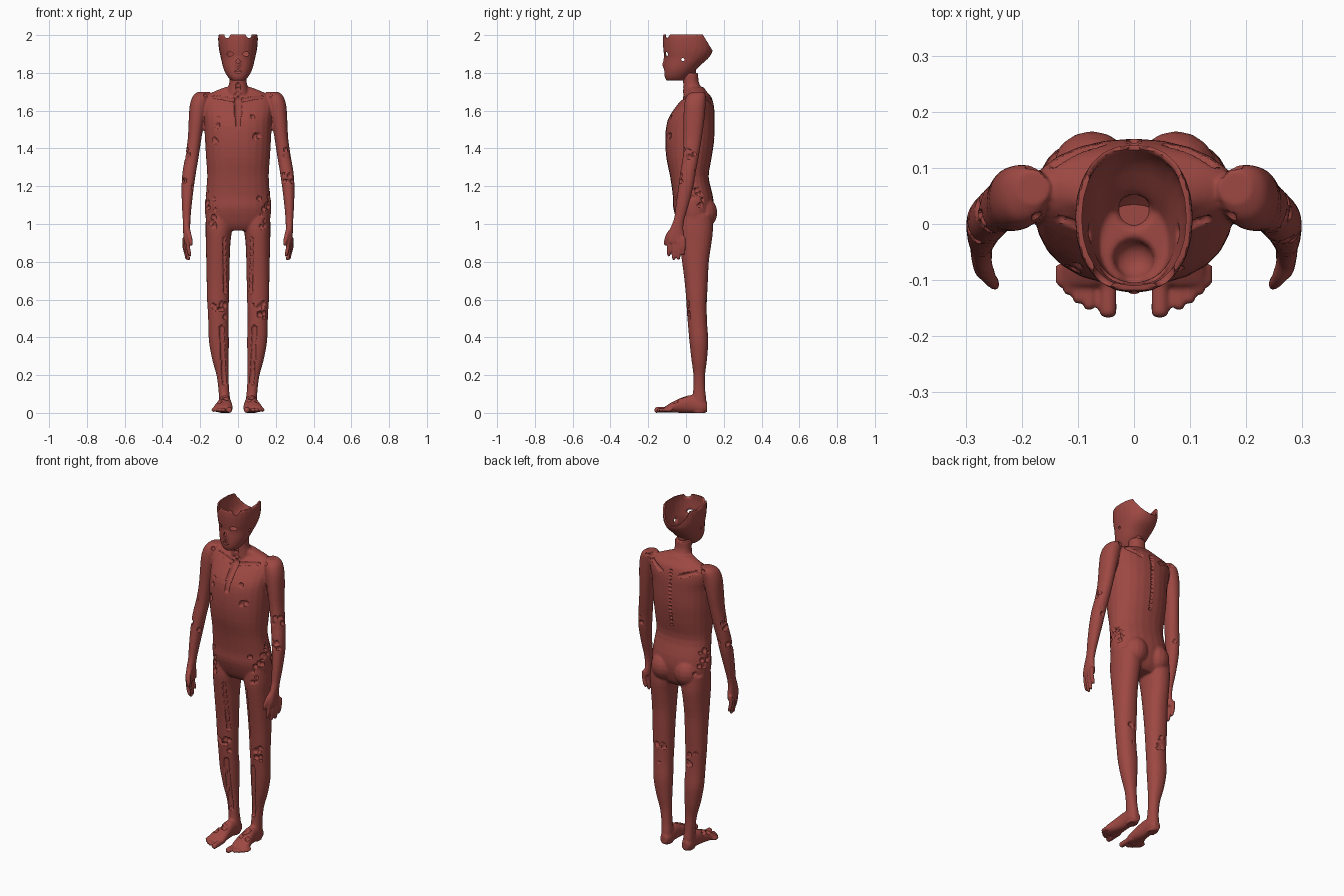
import bpy, bmesh, math, random
from mathutils import Vector, Matrix
from mathutils.kdtree import KDTree
from mathutils.bvhtree import BVHTree

random.seed(4)
mat = bpy.data.materials.new("muscle_red")
mat.diffuse_color = (.34, .065, .055, 1)


def spline(rows, steps=3):
    """Catmull-Rom subdivision of section rows."""
    out = []
    for i in range(len(rows) - 1):
        p0, p1, p2, p3 = (rows[max(0, min(len(rows) - 1, i + k))] for k in (-1, 0, 1, 2))
        for s in range(steps):
            t = s / steps
            out.append([0.5 * (2 * b + (c - a) * t + (2 * a - 5 * b + 4 * c - d) * t * t
                        + (3 * b - a - 3 * c + d) * t ** 3) for a, b, c, d in zip(p0, p1, p2, p3)])
    return out + [list(rows[-1])]


def loft(bm, rows, side=1, axis='z', n=24, power=2.2):
    """Closed loft; each row = position, centre a, centre b, radius a, radius b."""
    rings = []
    for t, a, b, ra, rb in spline(rows):
        ring = []
        for k in range(n):
            c, s = math.cos(2 * math.pi * k / n), math.sin(2 * math.pi * k / n)
            u = a + ra * math.copysign(abs(c) ** (2 / power), c)
            v = b + rb * math.copysign(abs(s) ** (2 / power), s)
            ring.append(bm.verts.new((side * u, v, t) if axis == 'z' else (side * u, t, v)))
        rings.append(ring)
    for r, q in zip(rings, rings[1:]):
        for k in range(n):
            bm.faces.new((r[k], r[(k + 1) % n], q[(k + 1) % n], q[k]))
    bm.faces.new(rings[0])
    bm.faces.new(rings[-1])


def ball(bm, c, r):
    bmesh.ops.create_uvsphere(bm, u_segments=16, v_segments=10, radius=1,
                              matrix=Matrix.Translation(c) @ Matrix.Diagonal((*r, 1)))


def activate(ob):
    bpy.ops.object.select_all(action='DESELECT')
    bpy.context.view_layer.objects.active = ob
    ob.select_set(True)


def fuse(name, bm, voxel, smooth):
    """Fuse overlapping parts into one smooth skin."""
    bmesh.ops.recalc_face_normals(bm, faces=bm.faces)
    me = bpy.data.meshes.new(name)
    bm.to_mesh(me)
    bm.free()
    ob = bpy.data.objects.new(name, me)
    bpy.context.collection.objects.link(ob)
    m = ob.modifiers.new("fuse", 'REMESH')
    m.mode, m.voxel_size = 'VOXEL', voxel
    m = ob.modifiers.new("soften", 'SMOOTH')
    m.factor, m.iterations = 0.5, smooth
    activate(ob)
    for m in list(ob.modifiers):
        bpy.ops.object.modifier_apply(modifier=m.name)
    return ob


def shade(ob):
    ob.data.materials.clear()
    ob.data.materials.append(mat)
    activate(ob)
    bpy.ops.object.shade_smooth_by_angle(angle=math.radians(40))


bm = bmesh.new()
# torso and neck
loft(bm, [(.965, 0, .045, .12, .06), (1.0, 0, .045, .163, .085), (1.08, 0, .04, .176, .107),
          (1.15, 0, .036, .172, .106), (1.25, 0, .018, .163, .102), (1.35, 0, .016, .169, .12),
          (1.45, 0, .02, .175, .13), (1.55, 0, .027, .178, .125), (1.62, 0, .047, .185, .102),
          (1.67, 0, .06, .175, .075), (1.70, 0, .06, .13, .05), (1.725, 0, .05, .065, .043)])
loft(bm, [(1.62, 0, .035, .06, .06), (1.70, 0, .035, .055, .052), (1.75, 0, .026, .046, .042),
          (1.78, 0, .023, .046, .042), (1.80, 0, .022, .046, .042)])
for s in (1, -1):
    ball(bm, (s * .075, .09, 1.06), (.075, .076, .085))
    # arm and palm
    loft(bm, [(1.70, .18, .065, .03, .03), (1.68, .195, .055, .042, .05), (1.63, .208, .047, .047, .057),
              (1.55, .219, .042, .042, .055), (1.45, .23, .035, .036, .048), (1.35, .245, .024, .036, .042),
              (1.28, .257, .012, .036, .041), (1.2, .266, 0, .033, .04), (1.1, .271, -.02, .026, .034),
              (1.03, .272, -.035, .021, .028), (.98, .272, -.048, .019, .034), (.93, .271, -.053, .018, .045),
              (.9, .27, -.053, .015, .044)], s)
    # fingers and thumb
    for x, y, z in ((.260, -.091, .83), (.268, -.065, .81), (.275, -.039, .812), (.280, -.013, .835)):
        loft(bm, [(.93, x + .004, y, .011, .011), (.88, x + .004, y, .011, .0105),
                  (z + .01, x - .004, y, .01, .01), (z - .002, x - .007, y, .006, .006)], s, n=12)
    loft(bm, [(.985, .268, -.06, .013, .015), (.95, .26, -.09, .013, .014),
              (.91, .25, -.106, .011, .011), (.885, .246, -.109, .007, .007)], s, n=12)
    # leg
    loft(bm, [(1.05, .1, .05, .07, .09), (.97, .102, .05, .07, .093), (.9, .105, .05, .065, .085),
              (.8, .106, .05, .062, .071), (.7, .106, .054, .06, .062), (.6, .106, .056, .058, .055),
              (.54, .105, .057, .055, .053), (.47, .104, .061, .053, .051), (.38, .101, .068, .053, .05),
              (.28, .093, .07, .043, .041), (.2, .082, .07, .032, .031), (.12, .075, .07, .028, .032),
              (.06, .071, .07, .03, .038), (.0, .07, .07, .026, .034)], s)
    # foot and toes
    loft(bm, [(.112, .07, .03, .02, .025), (.085, .07, .036, .032, .036), (.03, .07, .047, .033, .047),
              (-.02, .072, .041, .039, .041), (-.07, .077, .03, .049, .029), (-.1, .08, .021, .05, .02),
              (-.11, .081, .019, .046, .015)], s, 'y')
    for x, y, r in ((.046, -.166, .0155), (.08, -.153, .01), (.1, -.141, .01), (.117, -.126, .01), (.13, -.11, .01)):
        loft(bm, [(-.07, x, .018, r, r), (y + .02, x, .016, r, r), (y + .006, x, .015, r, r),
                  (y - .001, x, .014, r * .6, r * .6)], s, 'y', n=12)
body = fuse("body", bm, .0058, 4)

# hollows where the bones would sit, pressed into the skin
verts = body.data.vertices
tree = BVHTree.FromPolygons([v.co for v in verts], [p.vertices for p in body.data.polygons])
kd = KDTree(len(verts))
for v in verts:
    kd.insert(v.co, v.index)
kd.balance()
depth = {}


def dent(p, r):
    for _, i, d in kd.find_range(tree.find_nearest(Vector(p))[0], r * 1.25):
        depth[i] = max(depth.get(i, 0), r * 1.1 * (1 - (d / (r * 1.25)) ** 4))


def groove(p, q, n, r0, r1):
    for i in range(n):
        t = i / (n - 1)
        dent(Vector(p).lerp(Vector(q), t), r0 + (r1 - r0) * t)


def pits(c, spread, n):
    for _ in range(n):
        dent([a + random.uniform(-d, d) for a, d in zip(c, spread)], random.uniform(.006, .012))


# breastbone, spine and throat
groove((0, -.04, 1.67), (0, -.12, 1.525), 13, .019, .01)
groove((0, .2, 1.67), (0, .2, 1.32), 16, .009, .007)
groove((0, -.04, 1.735), (0, -.05, 1.70), 3, .01, .01)
for s in (1, -1):
    # collarbone, shoulder blade, shin, inner thigh
    groove((s * .025, -.06, 1.685), (s * .16, -.01, 1.70), 16, .01, .007)
    groove((s * .07, .17, 1.645), (s * .18, .12, 1.69), 14, .01, .008)
    groove((s * .083, 0, .45), (s * .07, .02, .16), 30, .011, .009)
    groove((s * .06, -.05, .92), (s * .06, 0, .64), 30, .007, .008)
    # hip, elbow, knee, ankle, ribs
    pits((s * .19, .05, 1.13), (.01, .09, .07), 16)
    pits((s * .15, -.06, 1.06), (.03, .02, .08), 7)
    pits((s * .28, 0, 1.31), (.04, .05, .09), 14)
    pits((s * .1, 0, .54), (.05, .01, .04), 10)
    pits((s * .1, .12, .54), (.05, .01, .06), 8)
    pits((s * .08, -.04, .09), (.04, .04, .02), 6)
    pits((s * .1, -.11, 1.5), (.06, .01, .08), 4)
moved = {i: verts[i].co - verts[i].normal * d for i, d in depth.items()}
for i, co in moved.items():
    verts[i].co = co
shade(body)

# head
sections = [(1.76, 0, -.055, .036, .05), (1.78, 0, -.05, .055, .063), (1.81, 0, -.035, .072, .081),
            (1.84, 0, -.02, .082, .096), (1.88, 0, .003, .091, .118), (1.92, 0, .011, .1, .131),
            (1.97, 0, .01, .105, .133), (2.004, 0, .01, .104, .131)]
bm = bmesh.new()
loft(bm, sections)
ball(bm, (0, -.112, 1.85), (.016, .014, .03))
head = fuse("head", bm, .0065, 3)

# hollow skull, sloping rear rim, throat and mouth floor
bm = bmesh.new()
loft(bm, [(z, x, y, a - .011, b - .011) for z, x, y, a, b in sections[2:]] + [(2.05, 0, .01, .093, .12)])
bmesh.ops.create_cube(bm, size=.2, matrix=Matrix.Translation((0, .204, 2.008)) @ Matrix.Rotation(.549, 4, 'X')
                      @ Matrix.Diagonal((1.3, 1, 1, 1)))
ball(bm, (0, .025, 1.81), (.03, .03, .03))
ball(bm, (0, -.063, 1.80), (.036, .034, .03))
# nose, mouth, eyes, ears, brow notches
ball(bm, (0, -.125, 1.862), (.011, .03, .014))
ball(bm, (0, -.115, 1.806), (.022, .03, .008))
for s in (1, -1):
    ball(bm, (s * .042, -.1, 1.9), (.019, .03, .012))
    ball(bm, (s * .09, -.017, 1.87), (.03, .01, .009))
    ball(bm, (s * .058, -.1, 2.005), (.017, .04, .022))
cutter = fuse("skull_openings", bm, .0067, 1)
cutter.hide_render = True
cut = head.modifiers.new("openings", 'BOOLEAN')
cut.operation, cut.solver, cut.object = 'DIFFERENCE', 'FLOAT', cutter
activate(head)
bpy.ops.object.modifier_apply(modifier=cut.name)
bpy.data.objects.remove(cutter)
shade(head)
